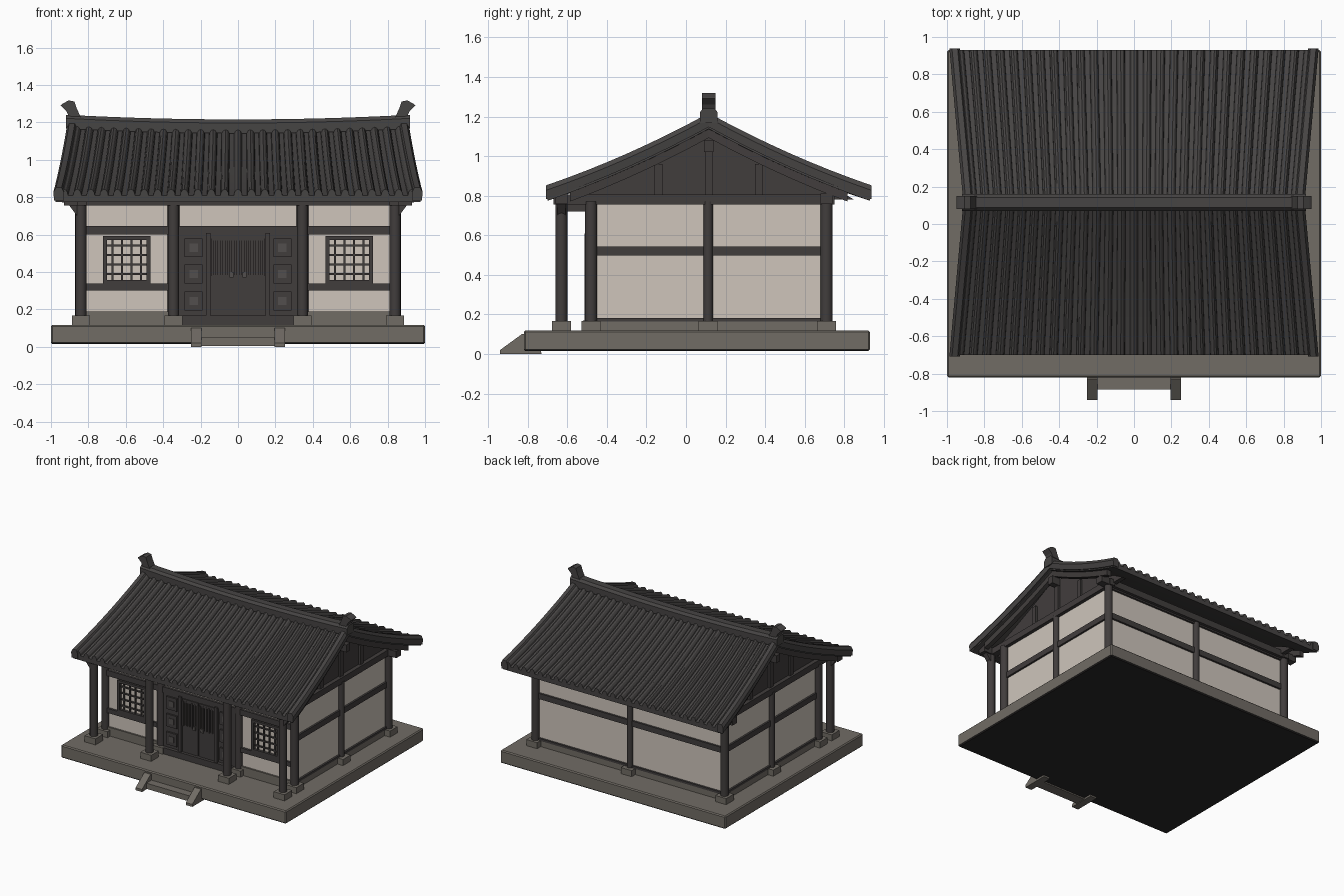
import bpy
import bmesh
import math
from mathutils import Vector

if "Cube" in bpy.data.objects:
    bpy.data.objects.remove(bpy.data.objects["Cube"], do_unlink=True)


def make_material(name, red, green, blue):
    material = bpy.data.materials.new(name)
    material.use_nodes = True
    color = (red, green, blue, 1)
    material.diffuse_color = color
    shader = next(n for n in material.node_tree.nodes if n.type == "BSDF_PRINCIPLED")
    shader.inputs["Base Color"].default_value = color
    shader.inputs["Roughness"].default_value = 0.9
    return material


WOOD = make_material("dark timber", 0.053, 0.047, 0.046)
ROOF = make_material("roof tile grey", 0.062, 0.058, 0.057)
WALL = make_material("warm plaster", 0.62, 0.56, 0.50)
STONE = make_material("platform stone", 0.165, 0.15, 0.13)
UNDER = make_material("dark underside", 0.022, 0.02, 0.02)
WORN = make_material("worn timber", 0.085, 0.078, 0.074)


def finish(name, bm, material):
    bmesh.ops.recalc_face_normals(bm, faces=bm.faces)
    mesh = bpy.data.meshes.new(name)
    bm.to_mesh(mesh)
    bm.free()
    mesh.materials.append(material)
    obj = bpy.data.objects.new(name, mesh)
    bpy.context.collection.objects.link(obj)
    return obj


def boxes(name, material, ranges, mirror=False):
    """Boxes given as (x0, x1, y0, y1, z0, z1), optionally repeated at -x."""
    bm = bmesh.new()
    for x0, x1, y0, y1, z0, z1 in ranges:
        for side in ((1, -1) if mirror else (1,)):
            cube = bmesh.ops.create_cube(bm, size=1)["verts"]
            for v in cube:
                v.co = (side * (x0 + (x1 - x0) * (v.co.x + 0.5)),
                        y0 + (y1 - y0) * (v.co.y + 0.5),
                        z0 + (z1 - z0) * (v.co.z + 0.5))
    return finish(name, bm, material)


def lofts(name, material, strips):
    """Closed solids, each skinned over a list of equal rings."""
    bm = bmesh.new()
    for rings in strips:
        loops = [[bm.verts.new(p) for p in ring] for ring in rings]
        count = len(loops[0])
        for a, b in zip(loops, loops[1:]):
            for i in range(count):
                j = (i + 1) % count
                bm.faces.new((a[i], a[j], b[j], b[i]))
        bm.faces.new(loops[0])
        bm.faces.new(loops[-1])
    return finish(name, bm, material)


def columns(name, spots, radius, bottom, top):
    bm = bmesh.new()
    for x, y in spots:
        made = bmesh.ops.create_cone(bm, cap_ends=True, segments=12, radius1=radius,
                                     radius2=radius, depth=top - bottom)
        bmesh.ops.translate(bm, verts=made["verts"], vec=(x, y, (top + bottom) / 2))
    obj = finish(name, bm, WOOD)
    for face in obj.data.polygons:
        face.use_smooth = abs(face.normal.z) < 0.5


# Stone platform with a dark underside
platform = boxes("stone_platform", STONE, [(-1, 1, -0.82, 0.93, 0.015, 0.118)])
platform.data.materials.append(UNDER)
for face in platform.data.polygons:
    face.material_index = int(face.normal.z < -0.5)
bevel = platform.modifiers.new("worn edges", "BEVEL")
bevel.width = 0.008

# Entrance step between sloping cheeks
boxes("entrance_step", STONE, [(-0.2, 0.2, -0.885, -0.8, 0.005, 0.05)])
cheek = [(-0.94, 0), (-0.94, 0.02), (-0.83, 0.1), (-0.75, 0.1), (-0.73, 0)]
lofts("step_cheeks", STONE,
      [[[(s * x, y, z) for y, z in cheek] for x in (0.195, 0.252)] for s in (-1, 1)])

# Columns and their plinths
SIDE, BAY, PORCH, FRONT, BACK, MID = 0.84, 0.345, -0.63, -0.48, 0.71, 0.112
porch_spots = [(x, PORCH) for x in (-SIDE, -BAY, BAY, SIDE)]
wall_spots = [(x, FRONT) for x in (-SIDE, -BAY, BAY, SIDE)] + [(-SIDE, BACK), (SIDE, BACK)]
middle_spots = [(-SIDE, MID), (SIDE, MID), (0, BACK)]
columns("porch_columns", porch_spots, 0.03, 0.16, 0.77)
columns("wall_columns", wall_spots, 0.031, 0.16, 0.77)
columns("middle_columns", middle_spots, 0.024, 0.16, 0.77)
boxes("column_plinths", STONE, [(x - 0.048, x + 0.048, y - 0.048, y + 0.048, 0.11, 0.167)
                                for x, y in porch_spots + wall_spots + middle_spots])

# Plaster walls on a low stone footing
boxes("plaster_walls", WALL, [(-0.83, 0.83, FRONT, 0.7, 0.12, 0.77)])
boxes("wall_footing", STONE, [(-0.84, 0.84, FRONT - 0.012, 0.712, 0.11, 0.165)])
boxes("front_sills", STONE, [(BAY, SIDE, FRONT - 0.014, FRONT, 0.16, 0.188)], True)

# Timber rails around the walls
boxes("side_rails", WOOD, [(0.82, 0.845, FRONT, BACK, z, z + h)
                           for z, h in ((0.165, 0.018), (0.498, 0.045))], True)
boxes("back_rails", WOOD, [(-SIDE, SIDE, 0.69, 0.716, z, z + h)
                           for z, h in ((0.165, 0.018), (0.498, 0.045), (0.745, 0.04))])
boxes("front_lintel", WOOD, [(-SIDE, SIDE, FRONT - 0.02, FRONT, 0.6, 0.645)])
boxes("front_low_rails", WOOD, [(BAY, SIDE, FRONT - 0.018, FRONT, 0.302, 0.338)], True)
boxes("side_top_beams", WOOD, [(0.81, 0.858, -0.67, 0.75, 0.755, 0.805)], True)
boxes("porch_tie_beams", WOOD, [(0.325, 0.365, PORCH, FRONT, 0.72, 0.78)], True)
boxes("eave_beams", WOOD, [(-0.93, 0.93, y - 0.03, y + 0.03, 0.757, 0.81)
                           for y in (PORCH, BACK)])
bracket = [(0.83, 0.69), (0.86, 0.7), (0.905, 0.76), (0.83, 0.76)]
lofts("corner_brackets", WOOD,
      [[[(s * x, PORCH + d, z) for x, z in bracket] for d in (-0.02, 0.02)] for s in (-1, 1)])

# Lattice windows
left, right, low, high = 0.468, 0.722, 0.338, 0.592
face_y = FRONT - 0.022
boxes("window_frames", WOOD, [(left, left + 0.022, face_y, FRONT, low, high),
                              (right - 0.022, right, face_y, FRONT, low, high),
                              (left, right, face_y, FRONT, low, low + 0.02),
                              (left, right, face_y, FRONT, high - 0.02, high)], True)
bars = []
for i in range(1, 5):
    x = left + (right - left) * i / 5
    z = low + (high - low) * i / 5
    bars.append((x - 0.005, x + 0.005, FRONT - 0.012, FRONT, low, high))
    bars.append((left, right, FRONT - 0.012, FRONT, z - 0.005, z + 0.005))
boxes("window_lattice", WOOD, bars, True)

# Double door with slatted tops, and panelled surround
boxes("door_surround", WOOD, [(-0.32, 0.32, FRONT - 0.012, FRONT, 0.13, 0.61)])
boxes("door_threshold", WOOD, [(-0.31, 0.31, FRONT - 0.04, FRONT, 0.118, 0.168)])
boxes("door_posts", WOOD, [(0.148, 0.172, FRONT - 0.034, FRONT, 0.16, 0.61)], True)
boxes("door_leaves", WOOD, [(0.004, 0.144, FRONT - 0.02, FRONT, 0.17, 0.385),
                            (0.004, 0.144, FRONT - 0.02, FRONT, 0.57, 0.595)], True)
boxes("door_slats", WOOD, [(0.006 + i * 0.025, 0.02 + i * 0.025, FRONT - 0.022, FRONT, 0.38, 0.58)
                           for i in range(6)], True)
boxes("door_pulls", WORN, [(0.025, 0.045, FRONT - 0.03, FRONT, 0.37, 0.4)], True)
heights = (0.245, 0.39, 0.53)
boxes("surround_panels", WOOD, [(0.19, 0.285, FRONT - 0.026, FRONT, z - 0.05, z + 0.05)
                                for z in heights], True)
boxes("surround_insets", WORN, [(0.215, 0.258, FRONT - 0.03, FRONT, z - 0.022, z + 0.022)
                                for z in heights], True)

# Roof surface: concave slope, flared gables and a sagging ridge
RIDGE_Y, SPAN, STEPS = 0.115, 0.815, 8


def half_width(t):
    return 0.9 + 0.075 * t


def roof_point(u, t, way, lift=0.0):
    """u runs -1 to 1 along the ridge, t from ridge to eave, way is front or back."""
    rise = 1 - t
    z = 0.855 + 0.363 * (0.773 * rise + 0.227 * rise * rise)
    z -= 0.022 * (1 - u * u) * rise
    return Vector((u * half_width(t), RIDGE_Y + way * SPAN * t, z + lift))


def slope_strip(u, way, section, end=1.0):
    return [[roof_point(u, end * k / STEPS, way, lift) + Vector((dx, 0, 0))
             for dx, lift in section] for k in range(STEPS + 1)]


deck = []
for way in (-1, 1):
    across = [i / 6 for i in range(-6, 7)]
    deck.append([[roof_point(u, k / STEPS, way, -0.045) for u in across]
                 + [roof_point(u, k / STEPS, way, -0.08) for u in reversed(across)]
                 for k in range(STEPS + 1)])
lofts("roof_deck", ROOF, deck)

# Half-round tile rows
half_round = [(0.023 * math.cos(a), -0.05 + 0.038 * math.sin(a))
              for a in (math.pi * i / 6 for i in range(7))]
tile_count = 27
rows = [slope_strip(-0.955 + 1.91 * i / (tile_count - 1), way, half_round)
        for i in range(tile_count) for way in (-1, 1)]
lofts("tile_rows", ROOF, rows)

# Gable edge: rounded verge tiles over a bargeboard
verge = [(-0.03, -0.07), (0.022, -0.07), (0.026, -0.025), (0.012, 0), (-0.018, 0), (-0.03, -0.025)]
board = [(-0.045, -0.125), (-0.008, -0.125), (-0.008, -0.06), (-0.045, -0.06)]
for name, section, end, material in (("verge_tiles", verge, 1.01, ROOF),
                                     ("bargeboards", board, 0.86, WOOD)):
    lofts(name, material, [slope_strip(side * 0.985, way, [(side * dx, h) for dx, h in section], end)
                           for side in (-1, 1) for way in (-1, 1)])

# Ridge cap and upturned ends
cap = [(-0.045, -0.07), (-0.045, -0.015), (-0.028, 0.004), (0.028, 0.004), (0.045, -0.015), (0.045, -0.07)]
lofts("ridge_cap", ROOF, [[[(0.92 * u, RIDGE_Y + dy, 1.212 + 0.025 * u * u + h) for dy, h in cap]
                           for u in (i / 8 for i in range(-8, 9))]])
horn = [((0.9, 1.17), (0.81, 1.2)), ((0.905, 1.235), (0.845, 1.237)),
        ((0.918, 1.262), (0.862, 1.275)), ((0.948, 1.292), (0.875, 1.312)), ((0.938, 1.3), (0.905, 1.318))]
lofts("ridge_horns", ROOF,
      [[[(s * a[0], RIDGE_Y - 0.034, a[1]), (s * a[0], RIDGE_Y + 0.034, a[1]),
         (s * b[0], RIDGE_Y + 0.034, b[1]), (s * b[0], RIDGE_Y - 0.034, b[1])]
        for a, b in horn] for s in (-1, 1)])

# Boarded gables with struts and ridge purlin
slope = [roof_point(1, k / 5, way, -0.085) for way, ks in ((-1, (4, 3, 2, 1, 0)), (1, (1, 2, 3, 4)))
         for k in ks]
outline = [(-0.62, 0.78)] + [(p.y, p.z) for p in slope] + [(0.85, 0.78)]
lofts("gable_boards", WOOD, [[[(s * x, y, z) for y, z in outline] for x in (0.79, 0.825)]
                             for s in (-1, 1)])
boxes("gable_struts", WOOD, [(0.82, 0.842, RIDGE_Y + d - 0.02, RIDGE_Y + d + 0.02, 0.8, top)
                             for d, top in ((-0.255, 0.96), (0, 1.05), (0.255, 0.96))], True)
boxes("ridge_purlin", WOOD, [(-0.9, 0.9, RIDGE_Y - 0.024, RIDGE_Y + 0.024, 1.02, 1.08)])
